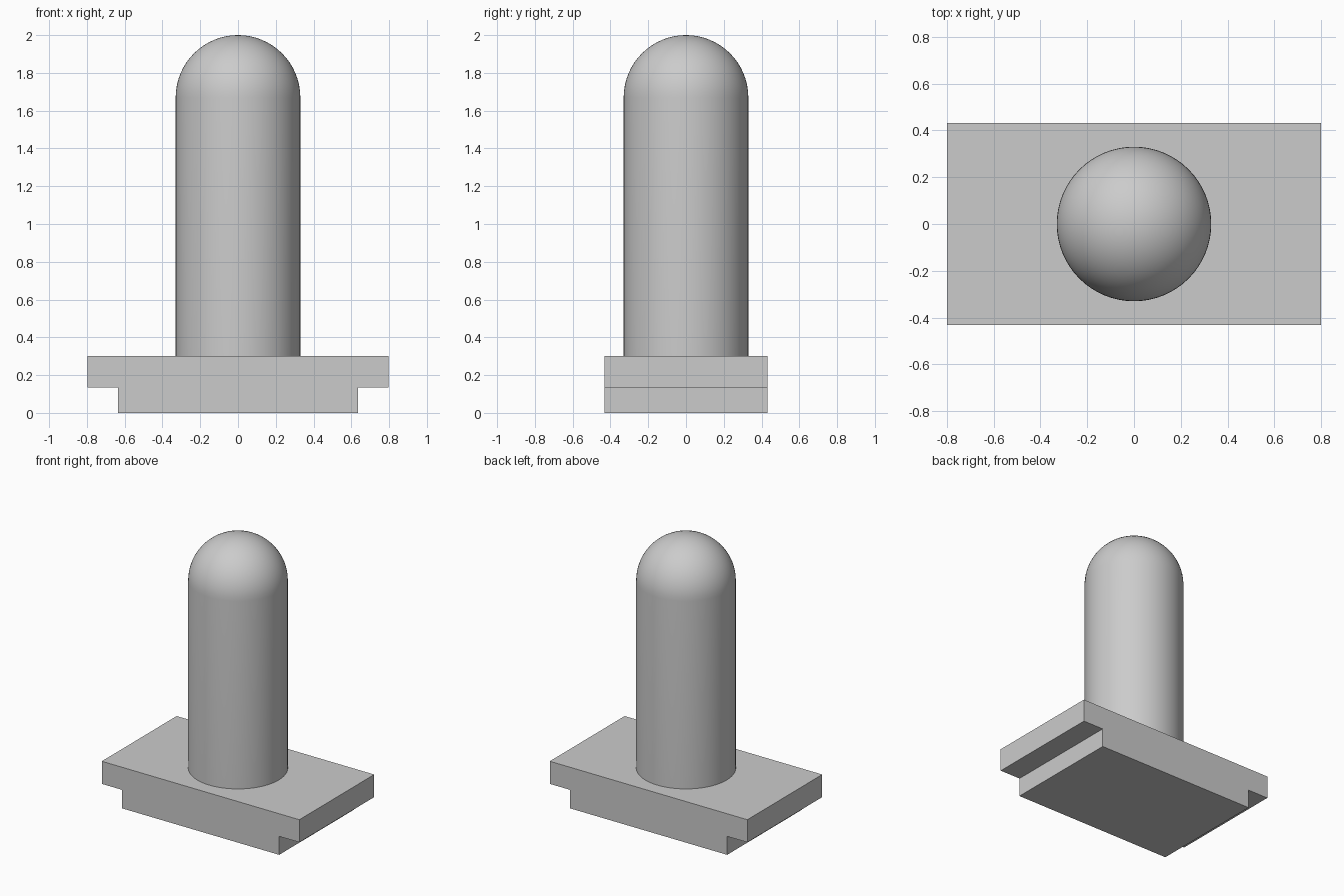
import bpy
import bmesh
import math
from mathutils import Vector

cube = bpy.data.objects.get("Cube")
if cube:
    bpy.data.objects.remove(cube, do_unlink=True)

grey = bpy.data.materials.new("light_grey")
grey.use_nodes = True
colour = (0.6, 0.6, 0.6, 1)
grey.diffuse_color = colour
grey.node_tree.nodes["Principled BSDF"].inputs["Base Color"].default_value = colour

HALF_DEPTH = 0.432
BASE_TOP = 0.3
RADIUS = 0.33
HEIGHT = 2.0
SEGMENTS = 64


def finish(bm, name):
    bmesh.ops.recalc_face_normals(bm, faces=bm.faces)
    mesh = bpy.data.meshes.new(name)
    bm.to_mesh(mesh)
    bm.free()
    mesh.materials.append(grey)
    obj = bpy.data.objects.new(name, mesh)
    bpy.context.collection.objects.link(obj)
    return obj


# Stepped base: T-shaped profile extruded front to back
half = [(0.635, 0), (0.635, 0.135), (0.798, 0.135), (0.798, BASE_TOP)]
profile = half + [(-x, z) for x, z in reversed(half)]
bm = bmesh.new()
face = bm.faces.new([bm.verts.new((x, -HALF_DEPTH, z)) for x, z in profile])
extruded = bmesh.ops.extrude_face_region(bm, geom=[face])["geom"]
bmesh.ops.translate(bm, vec=Vector((0, 2 * HALF_DEPTH, 0)),
                    verts=[v for v in extruded if isinstance(v, bmesh.types.BMVert)])
finish(bm, "stepped_base")

# Round post with a hemispherical top: profile spun around z
bm = bmesh.new()
rings = 16
points = [(RADIUS, BASE_TOP)]
for i in range(rings + 1):
    a = math.pi / 2 * i / rings
    points.append((RADIUS * math.cos(a), HEIGHT - RADIUS + RADIUS * math.sin(a)))
verts = [bm.verts.new((r, 0, z)) for r, z in points]
edges = [bm.edges.new(pair) for pair in zip(verts, verts[1:])]
bmesh.ops.spin(bm, geom=verts + edges, cent=(0, 0, 0), axis=(0, 0, 1),
               angle=2 * math.pi, steps=SEGMENTS)
bmesh.ops.remove_doubles(bm, verts=bm.verts, dist=0.0005)
post = finish(bm, "domed_post")

bpy.ops.object.select_all(action="DESELECT")
post.select_set(True)
bpy.context.view_layer.objects.active = post
bpy.ops.object.shade_smooth_by_angle(angle=math.radians(30))
